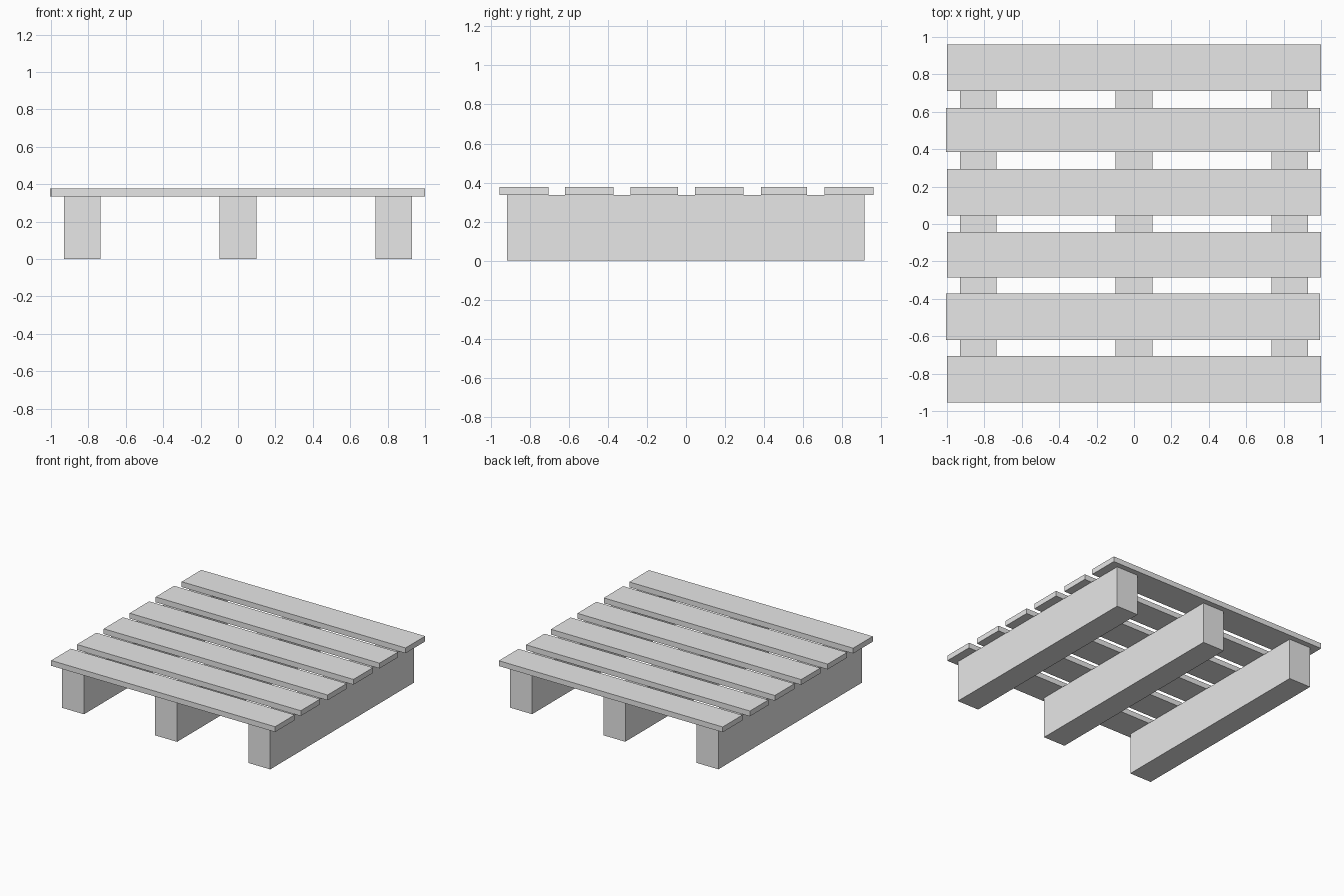
import bpy

cube = bpy.data.objects.get("Cube")
if cube:
    bpy.data.objects.remove(cube, do_unlink=True)

# Single plain grey finish
grey = bpy.data.materials.new("light_grey")
grey.use_nodes = True
colour = (0.8, 0.8, 0.8, 1)
grey.diffuse_color = colour
grey.node_tree.nodes["Principled BSDF"].inputs["Base Color"].default_value = colour


def box(name, x, y, z):
    """Box spanning the (low, high) range given on each axis."""
    spans = (x, y, z)
    bpy.ops.mesh.primitive_cube_add(size=1, location=[(a + b) / 2 for a, b in spans])
    obj = bpy.context.object
    obj.name = name
    obj.scale = [b - a for a, b in spans]
    bpy.ops.object.transform_apply(location=False, rotation=False, scale=True)
    obj.data.materials.append(grey)


DECK = 0.335   # top of the beams
TOP = 0.378    # top of the slats

# Three beams running front to back
for side, x in (("right", -0.832), ("middle", 0), ("left", 0.832)):
    box(side + "_beam", (x - 0.098, x + 0.098), (-0.917, 0.915), (0, DECK))

# Six deck slats, with slightly uneven widths and placing
slats = [(-0.955, -0.705, 0), (-0.62, -0.372, -0.005), (-0.285, -0.042, 0),
         (0.045, 0.295, 0), (0.385, 0.62, -0.005), (0.71, 0.96, 0)]
for i, (front, back, shift) in enumerate(slats, 1):
    box(f"deck_slat_{i}", (shift - 1, shift + 1), (front, back), (DECK, TOP))
